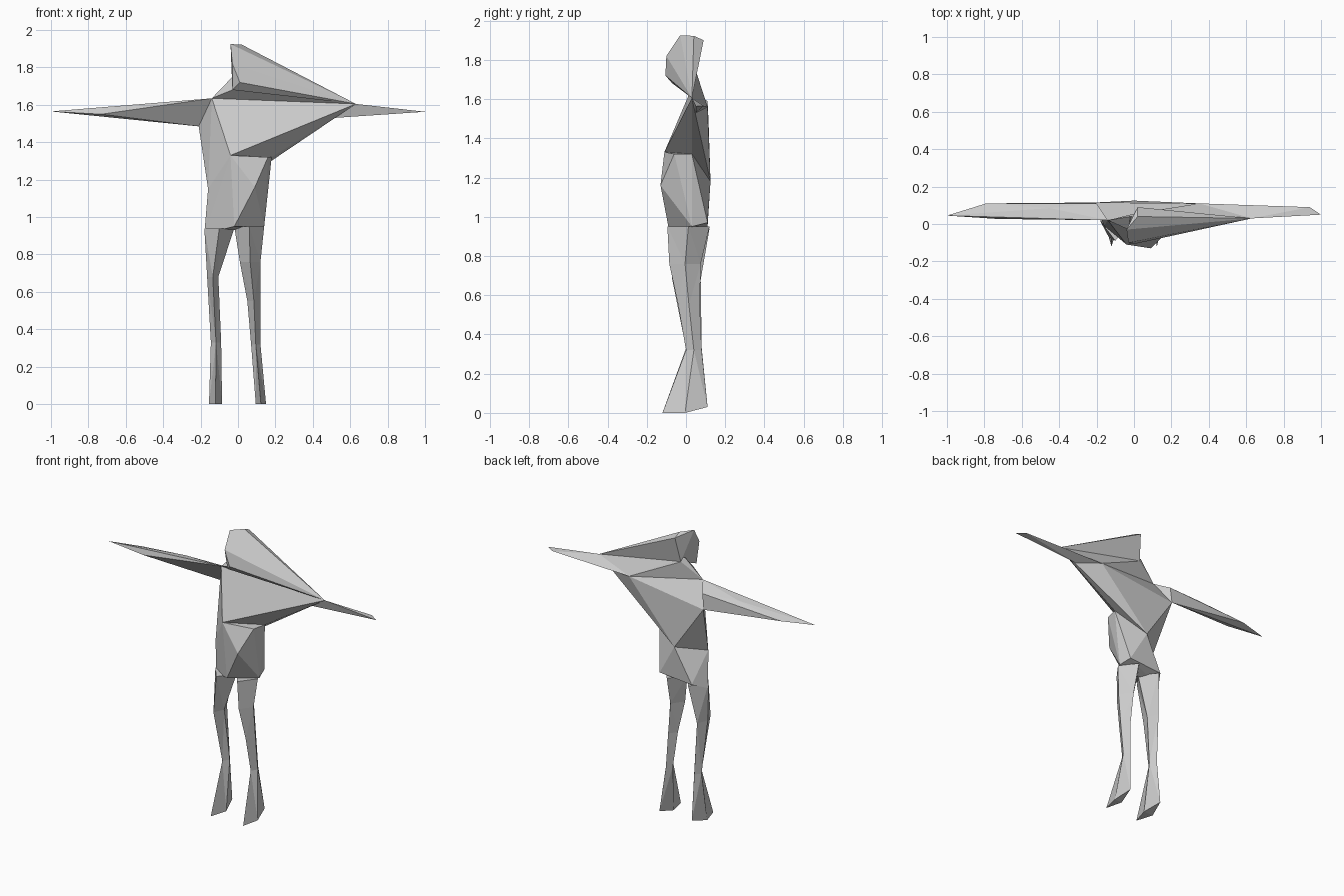
import bpy, bmesh

if "Cube" in bpy.data.objects:
    bpy.data.objects.remove(bpy.data.objects["Cube"])


def finish(name, bm):
    bmesh.ops.triangulate(bm, faces=bm.faces[:])
    bmesh.ops.recalc_face_normals(bm, faces=bm.faces[:])
    me = bpy.data.meshes.new(name)
    bm.to_mesh(me)
    bm.free()
    ob = bpy.data.objects.new(name, me)
    bpy.context.collection.objects.link(ob)


def hull(name, pts):
    """Faceted solid stretched over a few corner points."""
    bm = bmesh.new()
    vs = [bm.verts.new(p) for p in pts]
    r = bmesh.ops.convex_hull(bm, input=vs)
    loose = [v for v in bm.verts if not v.link_faces]
    bmesh.ops.delete(bm, geom=loose, context='VERTS')
    finish(name, bm)


def limb(name, rings):
    """Four-sided limb; each ring is outer x, inner x, front y, back y, z, toe rise."""
    bm = bmesh.new()
    loops = []
    for xo, xi, yf, yb, z, rise in rings:
        xm, ym = (xo + xi) / 2, (yf + yb) / 2
        loops.append([bm.verts.new(p) for p in (
            (xo, ym, z), (xm, yf, z), (xi, ym, z), (xm, yb, z + rise))])
    for a, b in zip(loops, loops[1:]):
        for i in range(4):
            j = (i + 1) % 4
            bm.faces.new((a[i], a[j], b[j], b[i]))
    bm.faces.new(loops[0])
    bm.faces.new(loops[-1])
    finish(name, bm)


# Shared corner points
neck = (-0.14, 0.02, 1.635)
shoulder = (0.63, 0.03, 1.605)
elbow = (0.51, 0.05, 1.53)
blade = (0.35, 0.11, 1.56)
armpit = (-0.21, 0.115, 1.485)
belly = (-0.04, -0.11, 1.33)
waist = (0.18, 0.03, 1.32)
back = (0.0, 0.125, 1.18)
side = (-0.16, -0.01, 1.15)
nape = (0.0, 0.055, 1.73)

# Head, with the wedge running out to the shoulder
hull("head", [(-0.04, -0.03, 1.925), (0.02, 0.04, 1.922), (0.02, 0.09, 1.90),
              (-0.03, -0.10, 1.82), (0.01, -0.105, 1.72), (-0.03, -0.07, 1.68),
              nape, shoulder])

# Neck and torso
hull("neck", [neck, nape, shoulder, (-0.03, -0.03, 1.68), (-0.02, 0.04, 1.76), blade])
hull("chest", [neck, shoulder, elbow, blade, armpit, belly, waist, back, side])
hull("abdomen", [belly, (0.16, -0.06, 1.32), waist, back, side, (0.09, -0.13, 1.16),
                 (-0.18, 0.02, 0.91), (-0.02, -0.09, 0.95), (0.14, 0.03, 0.95),
                 (0.12, 0.11, 0.97), (-0.12, 0.11, 0.95)])

# Arms
hull("left_arm", [shoulder, elbow, blade, (0.94, 0.09, 1.565), (1.0, 0.05, 1.563)])
hull("right_arm", [neck, armpit, (-0.20, 0.11, 1.59), (-0.48, 0.04, 1.605),
                   (-0.45, 0.085, 1.60), (-0.73, 0.027, 1.55),
                   (-0.79, 0.11, 1.56), (-1.0, 0.045, 1.565)])

# Legs
limb("right_leg", [(-0.18, -0.02, -0.09, 0.12, 0.94, 0),
                   (-0.165, -0.105, -0.07, 0.075, 0.68, 0),
                   (-0.145, -0.09, 0.0, 0.08, 0.33, 0),
                   (-0.155, -0.085, -0.12, 0.11, 0.0, 0.03)])
limb("left_leg", [(0.14, -0.02, -0.095, 0.12, 0.95, 0),
                  (0.12, 0.01, -0.085, 0.075, 0.76, 0),
                  (0.12, 0.05, -0.04, 0.07, 0.55, 0),
                  (0.12, 0.07, 0.0, 0.08, 0.32, 0),
                  (0.15, 0.095, -0.12, 0.11, 0.0, 0.03)])
